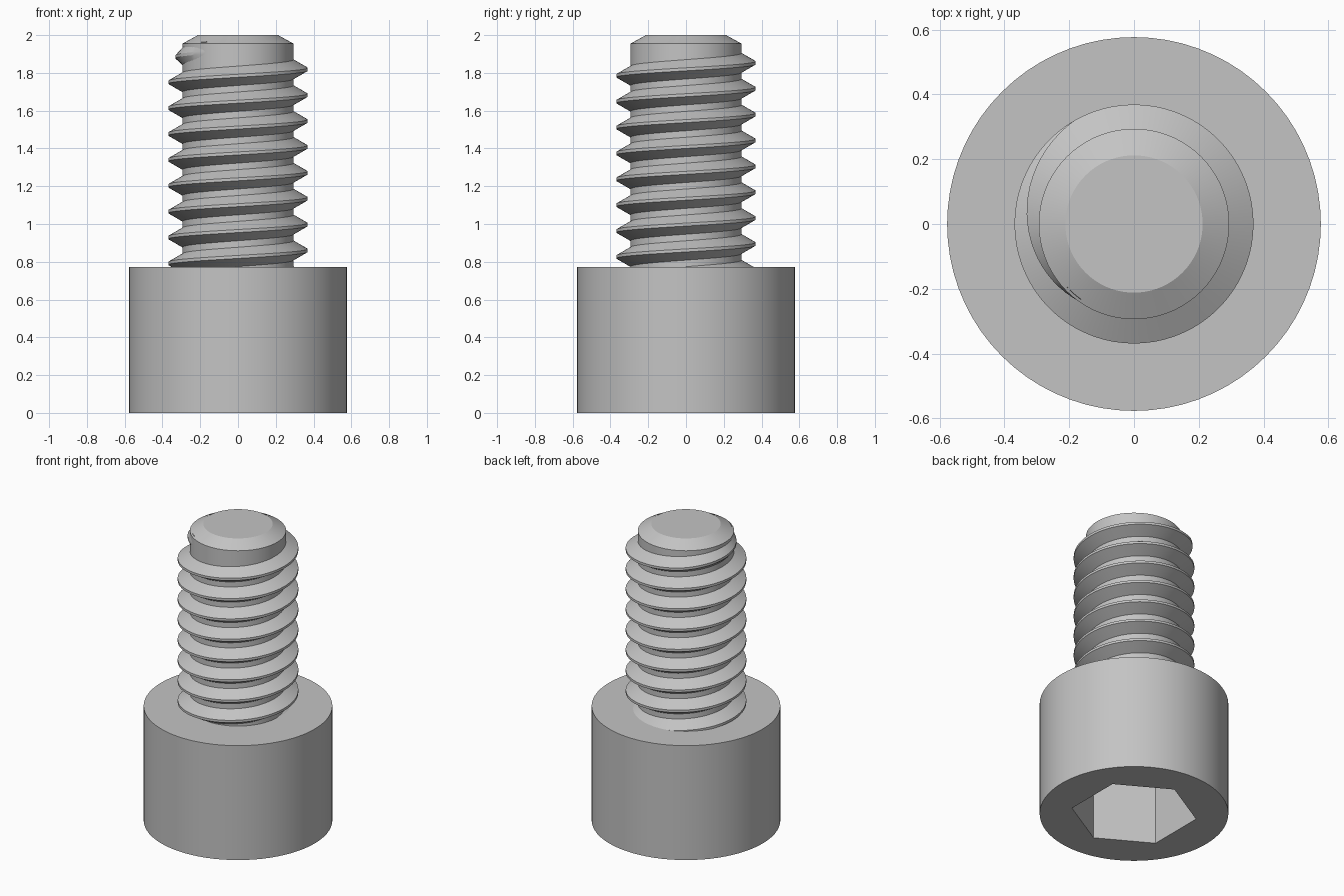
import bpy, bmesh
from math import sin, cos, pi, radians

if "Cube" in bpy.data.objects:
    bpy.data.objects.remove(bpy.data.objects["Cube"], do_unlink=True)

SIDES = 72
HEAD_R, HEAD_TOP = 0.577, 0.772
CORE_R, CREST_R = 0.294, 0.369
PITCH = 0.137

steel = bpy.data.materials.new("grey steel")
steel.use_nodes = True
grey = (0.55, 0.55, 0.55, 1)
steel.diffuse_color = grey
steel.node_tree.nodes["Principled BSDF"].inputs["Base Color"].default_value = grey


def ring(bm, radius, z, sides, turn=0.0):
    return [bm.verts.new((radius * cos(turn + 2 * pi * i / sides),
                          radius * sin(turn + 2 * pi * i / sides), z))
            for i in range(sides)]


def skin(bm, a, b):
    for i in range(len(a)):
        j = (i + 1) % len(a)
        bm.faces.new((a[i], a[j], b[j], b[i]))


def finish(name, bm):
    bmesh.ops.recalc_face_normals(bm, faces=bm.faces)
    mesh = bpy.data.meshes.new(name)
    bm.to_mesh(mesh)
    bm.free()
    obj = bpy.data.objects.new(name, mesh)
    bpy.context.collection.objects.link(obj)
    mesh.materials.append(steel)
    return obj


def smooth(obj):
    bpy.ops.object.select_all(action="DESELECT")
    obj.select_set(True)
    bpy.context.view_layer.objects.active = obj
    bpy.ops.object.shade_smooth_by_angle(angle=radians(20))


def stack(name, profile, sides, turn=0.0):
    """Closed solid through a list of (radius, height) rings."""
    bm = bmesh.new()
    rings = [ring(bm, r, z, sides, turn) for r, z in profile]
    for a, b in zip(rings, rings[1:]):
        skin(bm, a, b)
    bm.faces.new(rings[0])
    bm.faces.new(rings[-1])
    return finish(name, bm)


# Cylindrical head with a hexagonal socket cut from below
head = stack("head", [(HEAD_R, 0), (HEAD_R, HEAD_TOP)], SIDES)
cutter = stack("socket_cutter", [(0.385, -0.1), (0.385, 0.47)], 6, pi / 6)
cutter.hide_render = True
cut = head.modifiers.new("socket", "BOOLEAN")
cut.operation = "DIFFERENCE"
cut.solver = "EXACT"
cut.object = cutter
bpy.context.view_layer.objects.active = head
bpy.ops.object.modifier_apply(modifier=cut.name)
bpy.data.objects.remove(cutter, do_unlink=True)
smooth(head)

# Shank with a chamfered tip
shank = stack("shank", [(CORE_R, HEAD_TOP - 0.1), (CORE_R, 1.955), (0.212, 2.0)], SIDES)
smooth(shank)

# Right-handed helical thread that fades into the shank near the tip
bm = bmesh.new()
fade_from, fade_to = 8 + 120 / 360, 8 + 236 / 360
steps = round(fade_to * SIDES)
sections = []
for i in range(steps + 1):
    t = i / SIDES
    fade = min(1, max(0, (fade_to - t) / (fade_to - fade_from)))
    crest = CORE_R - 0.002 + (CREST_R - CORE_R + 0.002) * fade
    a, z = 2 * pi * t, 0.723 + PITCH * t
    profile = [(CORE_R - 0.01, -0.057), (crest, -0.008),
               (crest, 0.008), (CORE_R - 0.01, 0.057)]
    sections.append([bm.verts.new((r * cos(a), r * sin(a), z + dz)) for r, dz in profile])
for a, b in zip(sections, sections[1:]):
    skin(bm, a, b)
bm.faces.new(sections[0])
bm.faces.new(sections[-1])
smooth(finish("thread", bm))
